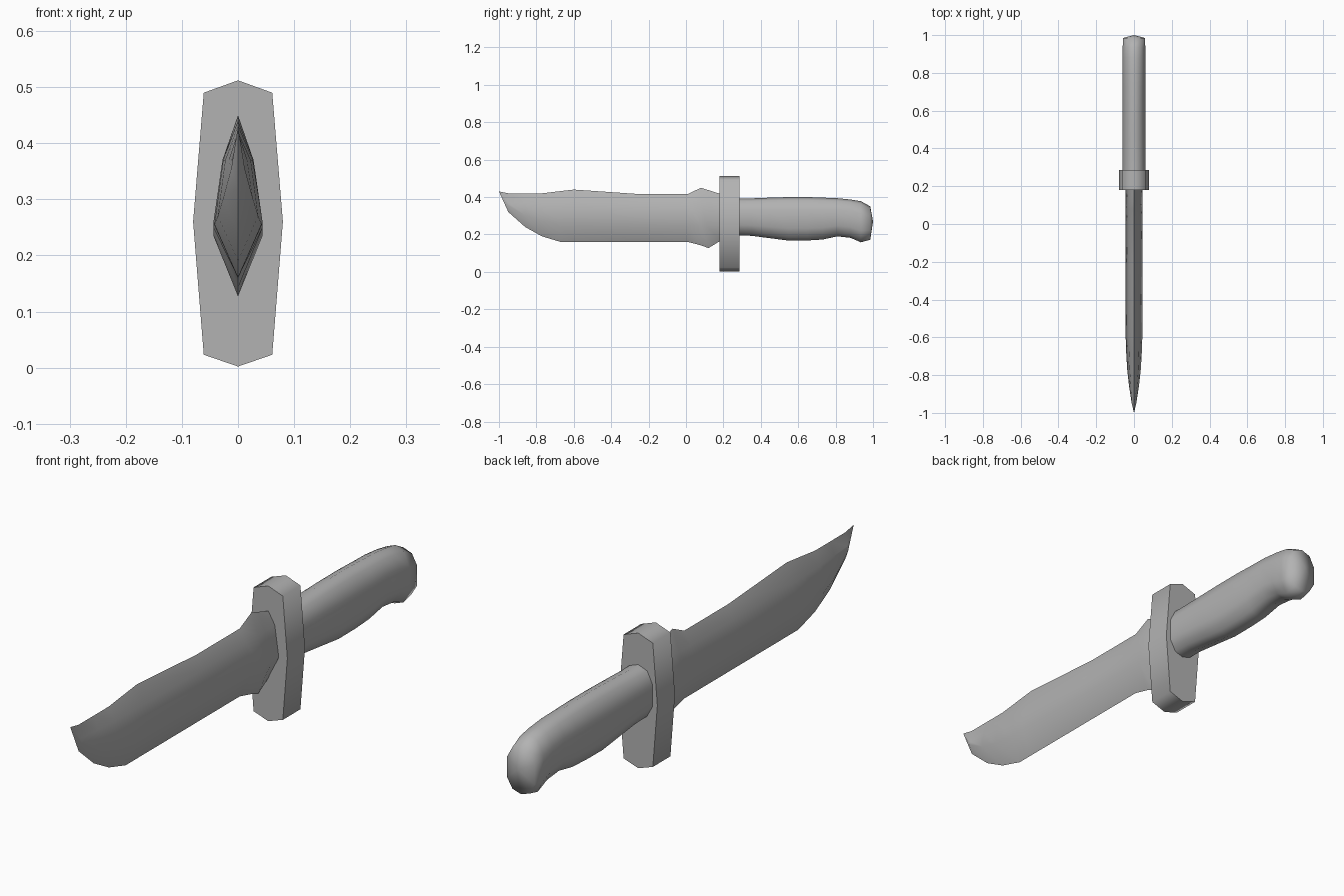
import bpy, bmesh, math

if "Cube" in bpy.data.objects:
    bpy.data.objects.remove(bpy.data.objects["Cube"])

grey = bpy.data.materials.new("plain grey")
grey.use_nodes = True
colour = (0.45, 0.45, 0.45, 1)
grey.diffuse_color = colour
grey.node_tree.nodes["Principled BSDF"].inputs["Base Color"].default_value = colour


def ring(y, half):
    """Mirror a half outline of (x, z), ordered top to bottom, into a closed ring."""
    other = [(-x, z) for x, z in reversed(half[1:-1])]
    return [(x, y, z) for x, z in half + other]


def loft(name, rings, start_tip=None, end_tip=None):
    """Skin the rings and close each end with a face or a tip."""
    bm = bmesh.new()
    loops = [[bm.verts.new(p) for p in r] for r in rings]
    count = len(loops[0])
    for a, b in zip(loops, loops[1:]):
        for i in range(count):
            j = (i + 1) % count
            bm.faces.new((a[i], a[j], b[j], b[i]))
    for loop, tip in ((loops[0], start_tip), (loops[-1], end_tip)):
        if tip:
            v = bm.verts.new(tip)
            for i in range(count):
                bm.faces.new((loop[i], loop[(i + 1) % count], v))
        else:
            bm.faces.new(loop)
    bmesh.ops.recalc_face_normals(bm, faces=bm.faces)
    mesh = bpy.data.meshes.new(name)
    bm.to_mesh(mesh)
    bm.free()
    mesh.materials.append(grey)
    obj = bpy.data.objects.new(name, mesh)
    bpy.context.collection.objects.link(obj)
    bpy.ops.object.select_all(action='DESELECT')
    obj.select_set(True)
    bpy.context.view_layer.objects.active = obj
    bpy.ops.object.shade_smooth_by_angle(angle=math.radians(75))
    return obj


# Blade: y, spine height, edge height, half width
blade_stations = [
    (-0.95, 0.42, 0.32, 0.012), (-0.86, 0.42, 0.24, 0.026),
    (-0.77, 0.42, 0.19, 0.036), (-0.67, 0.432, 0.16, 0.042),
    (-0.6, 0.44, 0.16, 0.044), (-0.25, 0.416, 0.16, 0.044),
    (0.01, 0.416, 0.16, 0.044), (0.08, 0.45, 0.142, 0.044),
    (0.12, 0.437, 0.127, 0.044), (0.19, 0.415, 0.17, 0.044),
]


def blade_ring(y, top, bottom, w):
    shoulder = top - 0.19 * (top - bottom)
    middle = bottom + 0.35 * (top - bottom)
    return ring(y, [(0, top), (w * 0.63, min(shoulder, 0.37)), (w, middle), (0, bottom)])


loft("blade", [blade_ring(*s) for s in blade_stations], start_tip=(0, -1, 0.43))

# Cross guard
guard_half = [(0, 0.512), (0.061, 0.49), (0.08, 0.26), (0.061, 0.023), (0, 0.002)]
loft("guard", [ring(y, guard_half) for y in (0.18, 0.285)])

# Grip: y, top height, bottom height, half width
grip_stations = [
    (0.27, 0.393, 0.195, 0.06), (0.35, 0.393, 0.193, 0.06),
    (0.45, 0.397, 0.18, 0.06), (0.55, 0.4, 0.167, 0.06),
    (0.65, 0.4, 0.168, 0.06), (0.73, 0.397, 0.173, 0.06),
    (0.81, 0.394, 0.19, 0.06), (0.88, 0.387, 0.182, 0.06),
    (0.935, 0.378, 0.158, 0.06), (0.985, 0.35, 0.172, 0.058),
]


def grip_ring(y, top, bottom, w):
    h = top - bottom
    return ring(y, [(0, top), (w * 0.62, top - 0.07 * h), (w, top - 0.3 * h),
                    (w, bottom + 0.28 * h), (w * 0.6, bottom + 0.06 * h), (0, bottom)])


loft("grip", [grip_ring(*s) for s in grip_stations], end_tip=(0, 1, 0.27))
